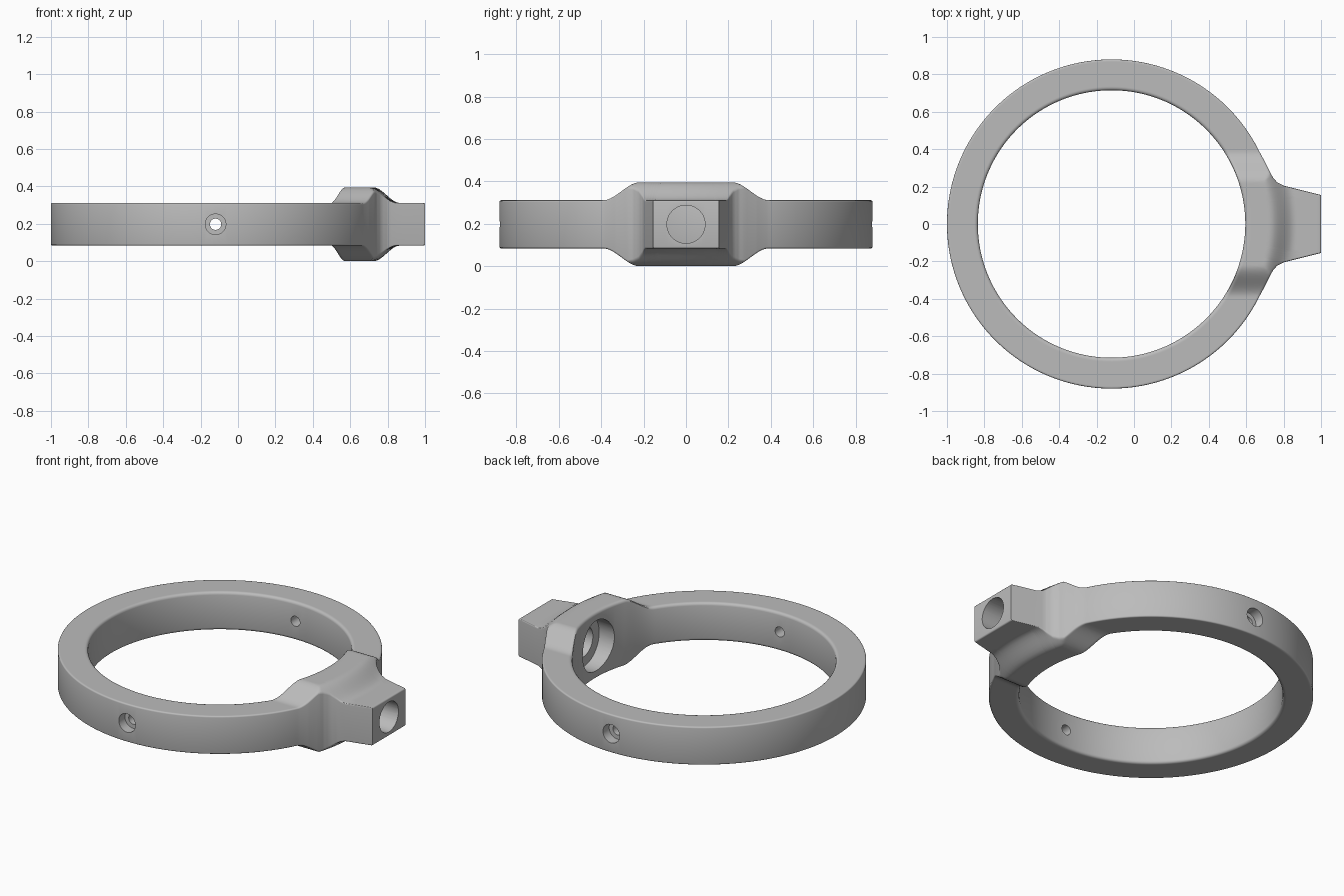
import bpy, bmesh, math
from mathutils import Matrix, Vector

if "Cube" in bpy.data.objects:
    bpy.data.objects.remove(bpy.data.objects["Cube"])

CX, MID = -0.12, 0.1975          # ring axis x, mid height
RI, RO = 0.715, 0.88             # ring radii
H_RING, H_BULGE = 0.1135, 0.1975  # half heights
LUG = [(1, 0), (1, .155), (.80, .205), (.765, .223), (.742, .25),
       (.722, .288), (.70, .333), (.672, .384)]
POLAR = [(math.atan2(y, x - CX), math.hypot(x - CX, y)) for x, y in LUG]

grey = bpy.data.materials.new("grey metal")
grey.diffuse_color = (0.5, 0.5, 0.5, 1)
grey.use_nodes = True
grey.node_tree.nodes["Principled BSDF"].inputs["Base Color"].default_value = grey.diffuse_color


def smooth(v, a, b):
    """1 below a, easing to 0 above b."""
    t = min(max((v - a) / (b - a), 0), 1)
    return 1 - t * t * (3 - 2 * t)


def outer_radius(angle):
    """Ring outline with the tapered lug, as straight plan segments."""
    a = abs(angle)
    for (a0, r0), (a1, r1) in zip(POLAR, POLAR[1:]):
        if a0 - 1e-9 <= a <= a1 + 1e-9:
            return r0 * r1 * math.sin(a1 - a0) / (
                r0 * math.sin(a - a0) + r1 * math.sin(a1 - a))
    return RO


def half_height(rho, angle):
    bump = 0
    if math.cos(angle) > 0:
        bump = min(smooth(abs(rho * math.sin(angle)), .22, .39),
                   smooth(rho, .845, .985))
    return H_RING + (H_BULGE - H_RING) * bump


def section(angle):
    """Closed cross-section (rho, z) with rounded rims."""
    ro = outer_radius(angle)
    fi, fo = 0.016, 0.008
    lo = [(fi * (1 - math.cos(t)), fi * (1 - math.sin(t)))
          for t in (0, math.pi / 6, math.pi / 3)]
    hi = [(fo * (1 - math.cos(t)), fo * (1 - math.sin(t)))
          for t in (math.pi / 3, math.pi / 6, 0)]
    n = 24
    top = [(RI + d, half_height(RI + d, angle) - z) for d, z in lo]
    for i in range(n + 1):
        rho = RI + fi + (ro - fo - RI - fi) * i / n
        top.append((rho, half_height(rho, angle)))
    top += [(ro - d, half_height(ro - d, angle) - z) for d, z in hi]
    return top + [(r, -z) for r, z in reversed(top)]


# Ring body with bulge and lug, swept around the axis
step = math.radians(0.75)
half = {round(i * step, 6) for i in range(48)}
half = {a for a in half if all(abs(a - p[0]) > 0.003 for p in POLAR)}
half |= {p[0] for p in POLAR}
half |= {math.radians(36 + 2 * i) for i in range(73)}
angles = sorted(half | {-a for a in half if 0 < a < math.pi - 1e-6})
bm = bmesh.new()
loops = []
for a in angles:
    loops.append([bm.verts.new((CX + r * math.cos(a), r * math.sin(a), MID + z))
                  for r, z in section(a)])
for i, cur in enumerate(loops):
    nxt = loops[(i + 1) % len(loops)]
    for k in range(len(cur)):
        m = (k + 1) % len(cur)
        bm.faces.new((cur[k], cur[m], nxt[m], nxt[k]))
bmesh.ops.recalc_face_normals(bm, faces=bm.faces)
mesh = bpy.data.meshes.new("clamp_ring")
bm.to_mesh(mesh)
bm.free()
ring = bpy.data.objects.new("clamp_ring", mesh)
bpy.context.collection.objects.link(ring)
mesh.materials.append(grey)


def drill(name, start, end, radius):
    """Cut a round hole between two points."""
    p, q = Vector(start), Vector(end)
    rot = (q - p).to_track_quat('Z', 'Y').to_matrix().to_4x4()
    b = bmesh.new()
    bmesh.ops.create_cone(b, cap_ends=True, segments=40, radius1=radius,
                          radius2=radius, depth=(q - p).length,
                          matrix=Matrix.Translation((p + q) / 2) @ rot)
    me = bpy.data.meshes.new(name)
    b.to_mesh(me)
    b.free()
    me.materials.append(grey)
    cutter = bpy.data.objects.new(name, me)
    bpy.context.collection.objects.link(cutter)
    mod = ring.modifiers.new(name, 'BOOLEAN')
    mod.operation, mod.solver, mod.object = 'DIFFERENCE', 'EXACT', cutter
    bpy.context.view_layer.objects.active = ring
    bpy.ops.object.modifier_apply(modifier=name)
    bpy.data.objects.remove(cutter)


# Lug bore and its counterbore on the inside
drill("lug_bore", (0.4, 0, MID), (1.1, 0, MID), 0.09)
drill("lug_counterbore", (0.4, 0, MID), (0.68, 0, MID), 0.15)
# Front and back screw holes with counterbores
for s in (-1, 1):
    drill("screw_hole", (CX, s * 0.6, MID), (CX, s * 1.0, MID), 0.03)
    drill("screw_counterbore", (CX, s * 0.82, MID), (CX, s * 1.0, MID), 0.055)

bpy.ops.object.select_all(action='DESELECT')
ring.select_set(True)
bpy.context.view_layer.objects.active = ring
bpy.ops.object.shade_smooth_by_angle(angle=math.radians(35))
